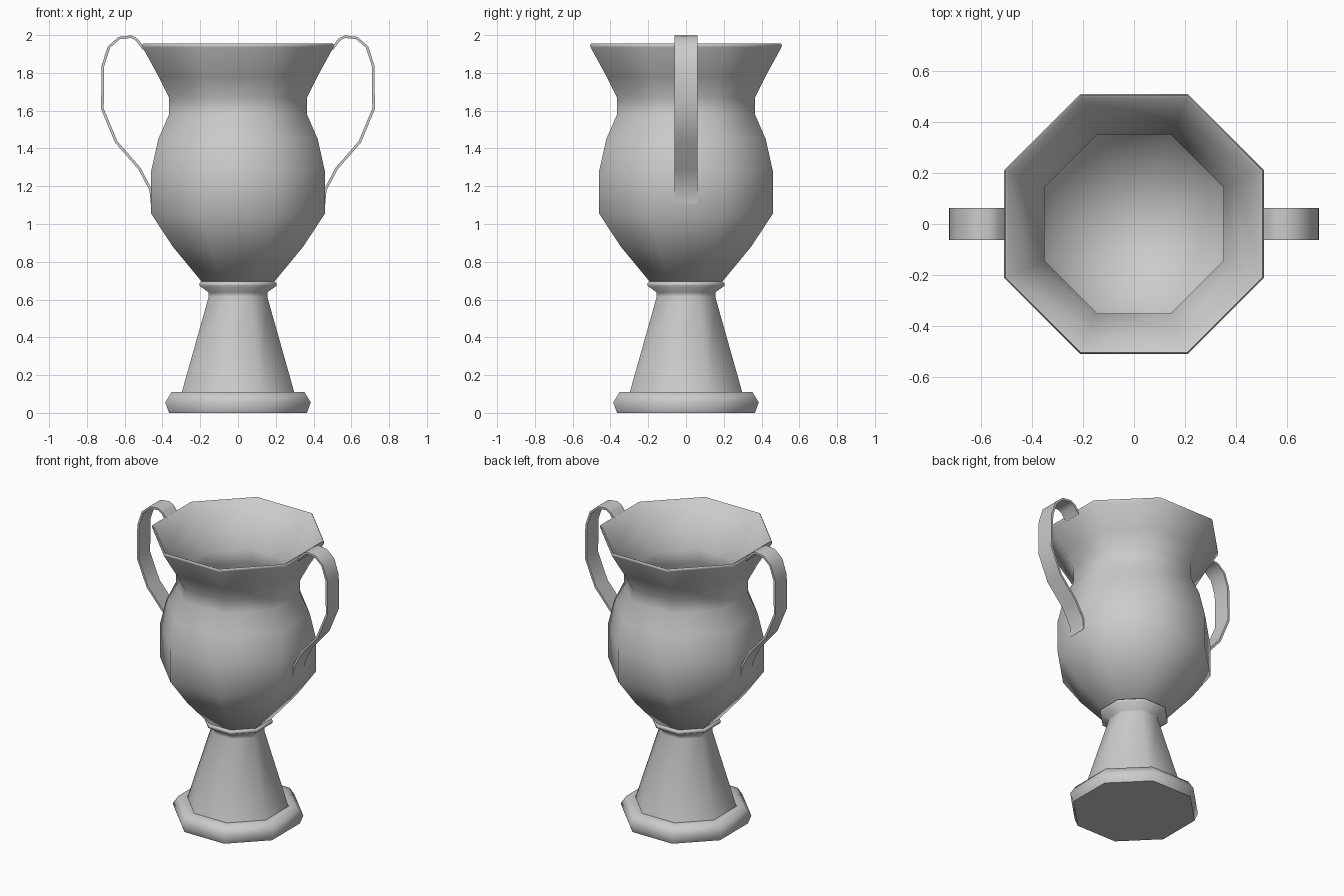
import bpy, bmesh, math
from mathutils import Vector

if "Cube" in bpy.data.objects:
    bpy.data.objects.remove(bpy.data.objects["Cube"])

SIDES = 8


def finish(name, bm, angle=60):
    bmesh.ops.recalc_face_normals(bm, faces=bm.faces)
    mesh = bpy.data.meshes.new(name)
    bm.to_mesh(mesh)
    bm.free()
    ob = bpy.data.objects.new(name, mesh)
    bpy.context.collection.objects.link(ob)
    bpy.ops.object.select_all(action='DESELECT')
    ob.select_set(True)
    bpy.context.view_layer.objects.active = ob
    bpy.ops.object.shade_smooth_by_angle(angle=math.radians(angle))
    return ob


def octagon_lathe(name, profile):
    """Stack octagonal rings of (flat-side radius, z), capped at both ends."""
    bm = bmesh.new()
    rings = []
    for r, z in profile:
        c = r / math.cos(math.pi / SIDES)
        rings.append([bm.verts.new((c * math.cos(a), c * math.sin(a), z))
                      for a in ((i + 0.5) * 2 * math.pi / SIDES for i in range(SIDES))])
    for lo, hi in zip(rings, rings[1:]):
        for i in range(SIDES):
            j = (i + 1) % SIDES
            bm.faces.new((lo[i], lo[j], hi[j], hi[i]))
    bm.faces.new(rings[0])
    bm.faces.new(rings[-1])
    return finish(name, bm)


# Foot plinth
octagon_lathe("base", [(0.365, 0), (0.385, 0.055), (0.352, 0.11), (0.298, 0.11)])

# Tapered stem with collar
octagon_lathe("stem", [(0.298, 0.108), (0.155, 0.615), (0.155, 0.638), (0.203, 0.672),
                       (0.203, 0.688), (0.193, 0.696)])

# Hollow bowl: outside up to the rim, then the inside down to the floor
outer = [(0.19, 0.692), (0.345, 0.88), (0.46, 1.055), (0.46, 1.28), (0.422, 1.45),
         (0.365, 1.58), (0.365, 1.67), (0.42, 1.78), (0.505, 1.935)]
rim = [(0.508, 1.947), (0.503, 1.955), (0.493, 1.95)]
inner = [(r - 0.015, z) for r, z in reversed(outer[1:-1])] + [(0.17, 0.71)]
octagon_lathe("bowl", outer + rim + inner)

# Flat strap handles, mirrored left and right
path = [Vector(p) for p in ((0.498, 1.925), (0.535, 1.975), (0.565, 1.992), (0.63, 1.984),
                            (0.683, 1.937), (0.715, 1.84), (0.718, 1.61), (0.645, 1.435),
                            (0.522, 1.294), (0.462, 1.18), (0.455, 1.11))]
half_w, half_t = 0.062, 0.007
bm = bmesh.new()
sections = []
for i, p in enumerate(path):
    t = (path[min(i + 1, len(path) - 1)] - path[max(i - 1, 0)]).normalized()
    n = Vector((-t.y, t.x)) * half_t
    sections.append([bm.verts.new((p.x + s * n.x, y, p.y + s * n.y))
                     for s, y in ((1, -half_w), (1, half_w), (-1, half_w), (-1, -half_w))])
for a, b in zip(sections, sections[1:]):
    for i in range(4):
        j = (i + 1) % 4
        bm.faces.new((a[i], a[j], b[j], b[i]))
bm.faces.new(sections[0])
bm.faces.new(sections[-1])
handle = finish("handles", bm)
mirror = handle.modifiers.new("mirror", 'MIRROR')
mirror.use_axis[0] = True
